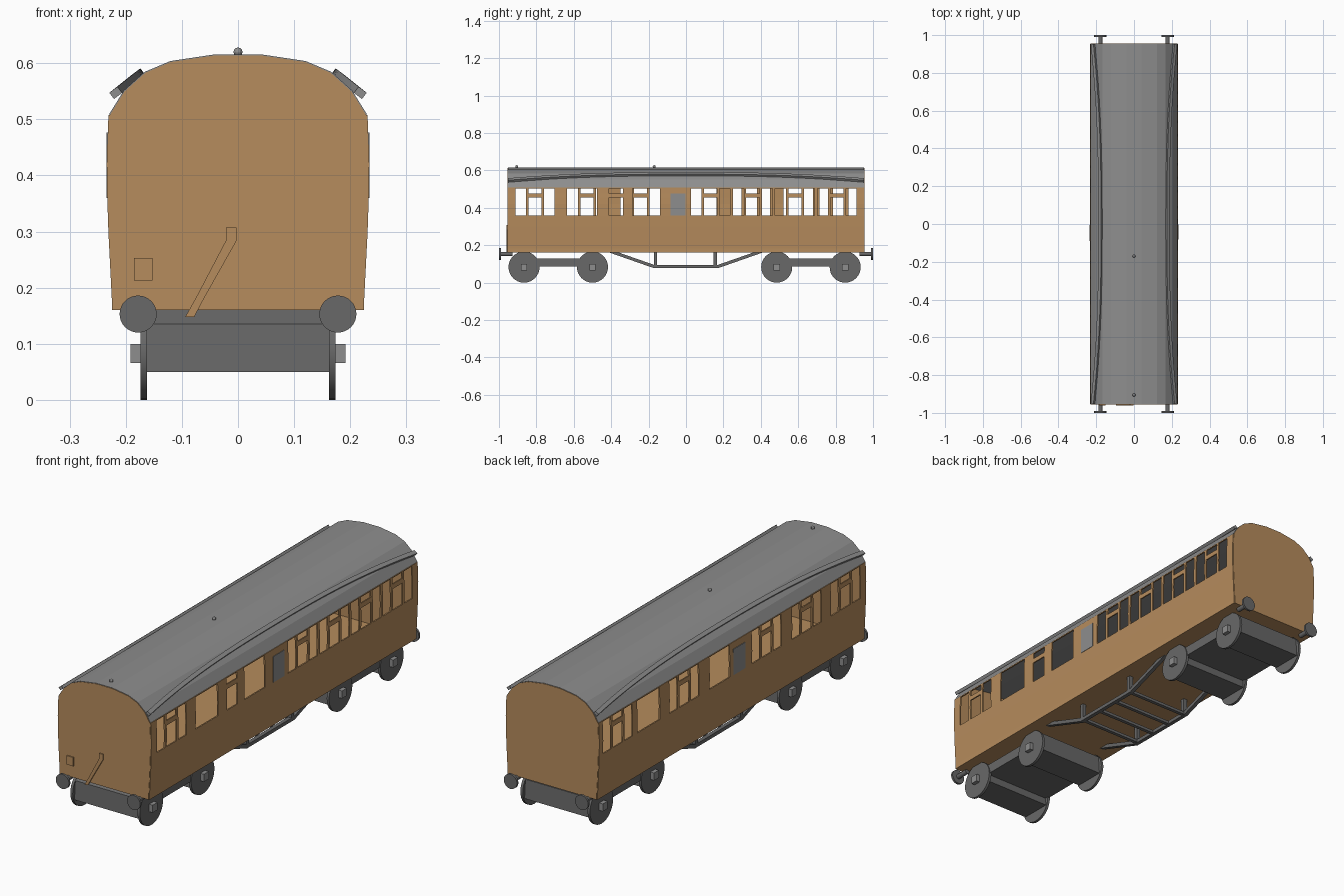
import bpy, bmesh, math
from mathutils import Vector, Matrix

if "Cube" in bpy.data.objects:
    bpy.data.objects.remove(bpy.data.objects["Cube"])


def material(name, r, g, b):
    m = bpy.data.materials.new(name)
    m.diffuse_color = (r, g, b, 1)
    m.use_nodes = True
    m.node_tree.nodes["Principled BSDF"].inputs["Base Color"].default_value = m.diffuse_color
    return m


BROWN = material("teak_brown", 0.468, 0.262, 0.109)
GREY = material("roof_grey", 0.27, 0.27, 0.27)
DARK = material("underframe_grey", 0.138, 0.138, 0.138)


def finish(name, bm, mat, thickness=0):
    bmesh.ops.recalc_face_normals(bm, faces=bm.faces)
    me = bpy.data.meshes.new(name)
    bm.to_mesh(me)
    bm.free()
    me.materials.append(mat)
    ob = bpy.data.objects.new(name, me)
    bpy.context.collection.objects.link(ob)
    if thickness:
        s = ob.modifiers.new("thickness", 'SOLIDIFY')
        s.thickness, s.offset = thickness, 0
    return ob


def prism(name, pts, axis, a, b, mat):
    """Extrude a 2D outline along x (outline in y,z) or along y (outline in x,z)."""
    bm = bmesh.new()
    put = (lambda p, d: (d, p[0], p[1])) if axis == 'x' else (lambda p, d: (p[0], d, p[1]))
    lo = [bm.verts.new(put(p, a)) for p in pts]
    hi = [bm.verts.new(put(p, b)) for p in pts]
    bm.faces.new(lo)
    bm.faces.new(hi)
    n = len(pts)
    for i in range(n):
        j = (i + 1) % n
        bm.faces.new((lo[i], lo[j], hi[j], hi[i]))
    return finish(name, bm, mat)


def box(name, x0, x1, y0, y1, z0, z1, mat):
    return prism(name, [(x0, z0), (x1, z0), (x1, z1), (x0, z1)], 'y', y0, y1, mat)


def cylinder(name, loc, r, depth, axis, mat, sides=32):
    bm = bmesh.new()
    rot = Matrix.Rotation(math.pi / 2, 4, 'Y' if axis == 'x' else 'X')
    bmesh.ops.create_cone(bm, cap_ends=True, segments=sides, radius1=r, radius2=r,
                          depth=depth, matrix=Matrix.Translation(loc) @ rot)
    ob = finish(name, bm, mat)
    bpy.context.view_layer.objects.active = ob
    ob.select_set(True)
    bpy.ops.object.shade_smooth_by_angle(angle=math.radians(40))
    ob.select_set(False)
    return ob


L = 0.953  # half length of the body
WALL = [(0.222, 0.16), (0.222, 0.182), (0.228, 0.30), (0.23, 0.36), (0.231, 0.42),
        (0.230, 0.456), (0.229, 0.477), (0.228, 0.504), (0.228, 0.508)]
ROOF = [(0.228, 0.508), (0.202, 0.55), (0.165, 0.583), (0.12, 0.602), (0.04, 0.614)]


# Window openings: (start, end, has a ventilator bar)
def compartment(c):
    return [(c - 0.105, c - 0.048, False), (c - 0.035, c + 0.035, True), (c + 0.048, c + 0.105, False)]


right_windows = [(-0.635, -0.475, False), (-0.413, -0.338, True), (-0.286, -0.14, False)]
for c in (-0.807, 0.131, 0.357, 0.582, 0.807):
    right_windows += compartment(c)
left_windows = [(0.52, 0.68, False), (0.02, 0.164, False)]
for c in (-0.807, -0.53, -0.244, 0.345, 0.82):
    left_windows += compartment(c)


def side_wall(name, sx, windows):
    bm = bmesh.new()
    ys = sorted({-L, L} | {w[0] for w in windows} | {w[1] for w in windows})
    grid = [[bm.verts.new((sx * x, y, z)) for x, z in WALL] for y in ys]
    for i in range(len(ys) - 1):
        mid = (ys[i] + ys[i + 1]) / 2
        hit = [w for w in windows if w[0] < mid < w[1]]
        for k in range(len(WALL) - 1):
            zm = (WALL[k][1] + WALL[k + 1][1]) / 2
            is_bar = hit and hit[0][2] and 0.456 < zm < 0.477
            if hit and 0.36 < zm < 0.504 and not is_bar:
                continue
            bm.faces.new((grid[i][k], grid[i + 1][k], grid[i + 1][k + 1], grid[i][k + 1]))
    finish(name, bm, BROWN, 0.006)


side_wall("right_side_wall", 1, right_windows)
side_wall("left_side_wall", -1, left_windows)

# Frosted panes, one on each side
box("right_frosted_pane", 0.2295, 0.2345, -0.083, -0.003, 0.36, 0.477, GREY)
box("left_frosted_pane", -0.2345, -0.2295, -0.09, -0.005, 0.36, 0.477, GREY)

# End walls and floor
half = WALL + ROOF[1:]
outline = half + [(-x, z) for x, z in reversed(half)]
prism("front_end_wall", outline, 'y', -L - 0.002, -L + 0.006, BROWN)
prism("back_end_wall", outline, 'y', L - 0.006, L + 0.002, BROWN)
box("floor", -0.222, 0.222, -L, L, 0.16, 0.168, BROWN)

# Roof shell
bm = bmesh.new()
arch = ROOF + [(-x, z) for x, z in reversed(ROOF)]
rows = [[bm.verts.new((x, y, z)) for x, z in arch] for y in (-L, L)]
for k in range(len(arch) - 1):
    bm.faces.new((rows[0][k], rows[1][k], rows[1][k + 1], rows[0][k + 1]))
finish("roof", bm, GREY, 0.004)

# Curved rain strips lying on the roof
for side, sx in (("left", -1), ("right", 1)):
    bm = bmesh.new()
    prev = None
    steps = 28
    for i in range(steps + 1):
        y = -L + 2 * L * i / steps
        t = abs(y) / L
        x = 0.177 + 0.041 * t ** 2.5
        z = 0.580 - (x - 0.177) * 0.8
        ring = []
        for u, v in ((-1, -1), (1, -1), (1, 1), (-1, 1)):
            ring.append(bm.verts.new((sx * (x + 0.8 * 0.009 * u + 0.6 * 0.007 * v), y,
                                      z - 0.6 * 0.009 * u + 0.8 * 0.007 * v)))
        if prev:
            for k in range(4):
                j = (k + 1) % 4
                bm.faces.new((prev[k], prev[j], ring[j], ring[k]))
        else:
            bm.faces.new(ring)
        prev = ring
    bm.faces.new(prev)
    finish(side + "_rain_strip", bm, GREY)

# Roof knobs
for i, y in enumerate((-0.905, -0.17)):
    bm = bmesh.new()
    bmesh.ops.create_uvsphere(bm, u_segments=12, v_segments=8, radius=0.008,
                              matrix=Matrix.Translation((0, y, 0.62)))
    finish("roof_knob_%d" % (i + 1), bm, GREY)

# Front end fittings: pipe and small panel
prism("front_pipe", [(-0.021, 0.307), (-0.003, 0.307), (-0.003, 0.283), (-0.06, 0.182), (-0.078, 0.148),
                     (-0.094, 0.148), (-0.075, 0.182), (-0.021, 0.285)], 'y', -L - 0.008, -L, BROWN)
box("front_panel", -0.185, -0.152, -L - 0.007, -L, 0.213, 0.253, BROWN)

# Buffers
for end, sy in (("front", -1), ("back", 1)):
    for side, sx in (("left", -1), ("right", 1)):
        name = end + "_" + side + "_buffer"
        cylinder(name + "_head", (sx * 0.178, sy * 0.995, 0.153), 0.033, 0.01, 'y', DARK)
        cylinder(name + "_shank", (sx * 0.178, sy * 0.96, 0.153), 0.011, 0.064, 'y', DARK, 16)

# Bogies
for end, c in (("front", -0.683), ("back", 0.668)):
    box(end + "_bogie_frame", -0.17, 0.17, c - 0.183, c + 0.183, 0.085, 0.13, DARK)
    for n, y in enumerate((c - 0.183, c + 0.183)):
        tag = "%s_axle_%d" % (end, n + 1)
        prism(tag + "_casing", [(y - 0.07, 0.05), (y + 0.07, 0.05), (y + 0.064, 0.135), (y + 0.03, 0.16),
                                (y - 0.03, 0.16), (y - 0.064, 0.135)], 'x', -0.172, 0.172, DARK)
        for side, sx in (("left", -1), ("right", 1)):
            cylinder(tag + "_wheel_" + side, (sx * 0.168, y, 0.083), 0.083, 0.012, 'x', DARK)
            xs = sorted((sx * 0.165, sx * 0.192))
            box(tag + "_box_" + side, xs[0], xs[1], y - 0.017, y + 0.017, 0.066, 0.1, GREY)

# Trussing under the floor
for side, x in (("left", -0.155), ("right", 0.155)):
    prism(side + "_truss", [(-0.41, 0.161), (-0.17, 0.077), (0.17, 0.077), (0.41, 0.161),
                            (0.36, 0.161), (0.165, 0.093), (-0.165, 0.093), (-0.36, 0.161)],
          'x', x - 0.009, x + 0.009, DARK)
    for n, y in enumerate((-0.163, 0.157)):
        box("%s_truss_post_%d" % (side, n + 1), x - 0.009, x + 0.009, y - 0.009, y + 0.009, 0.085, 0.161, DARK)
for n, y in enumerate((-0.16, -0.053, 0.053, 0.16)):
    box("truss_cross_bar_%d" % (n + 1), -0.155, 0.155, y - 0.008, y + 0.008, 0.079, 0.092, DARK)
